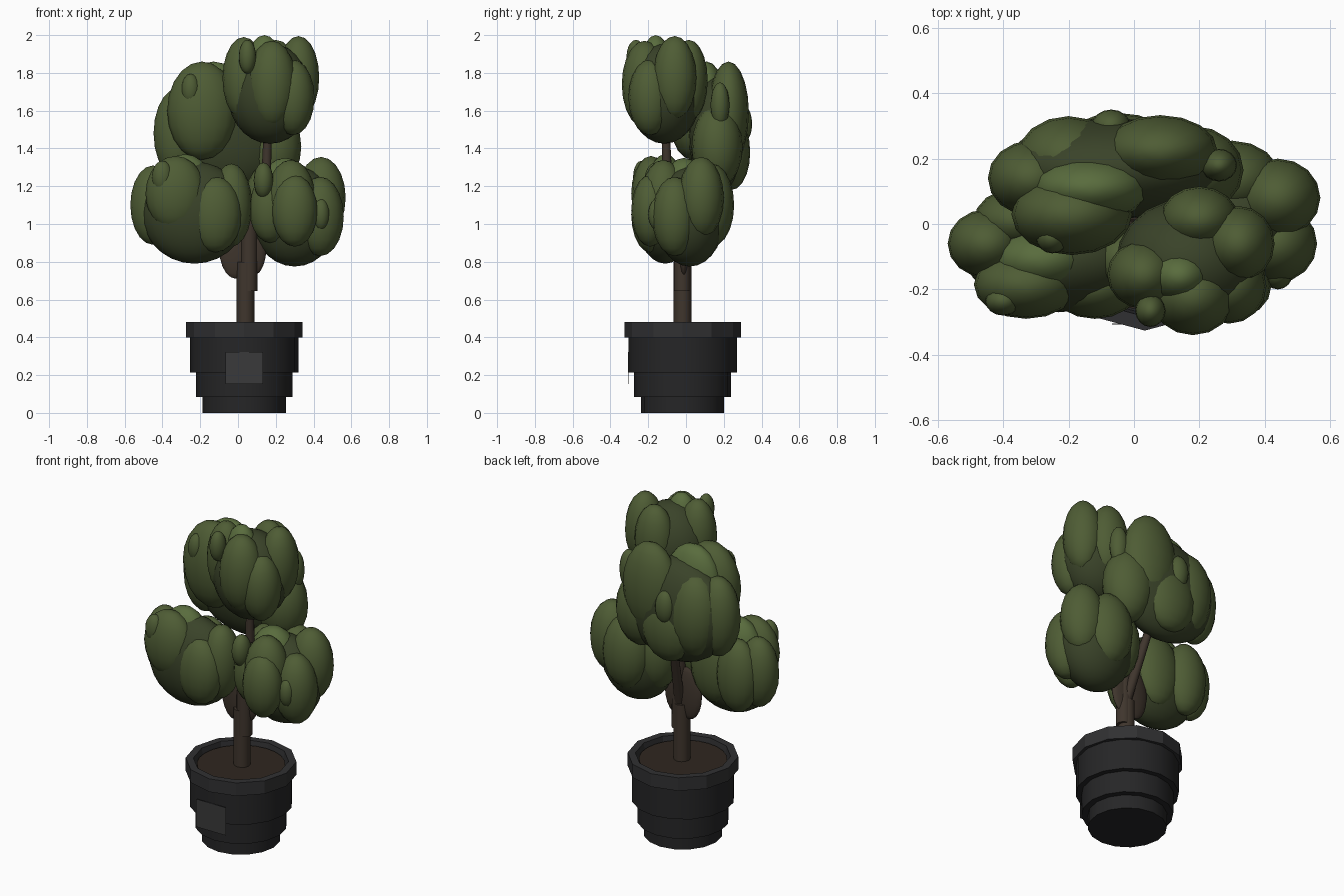
import bpy, bmesh, math
from mathutils import Vector, Matrix


def material(name, r, g, b):
    m = bpy.data.materials.new(name)
    m.diffuse_color = (r, g, b, 1)
    return m


LEAF_DARK = material("leaf_dark", 0.042, 0.056, 0.022)
LEAF = material("leaf", 0.077, 0.108, 0.035)
LEAF_LIGHT = material("leaf_light", 0.1, 0.15, 0.047)
BARK = material("bark", 0.05, 0.036, 0.026)
SOIL = material("soil", 0.028, 0.02, 0.014)
POT = material("pot_black", 0.019, 0.019, 0.02)
RIM = material("pot_rim", 0.03, 0.03, 0.032)
LABEL = material("label_grey", 0.042, 0.042, 0.043)
CX, CY = 0.033, -0.018     # pot axis


def finish(bm, name, mat, smooth=180):
    """Make an object; edges up to the given angle are shaded smooth."""
    me = bpy.data.meshes.new(name)
    bmesh.ops.recalc_face_normals(bm, faces=bm.faces)
    for f in bm.faces:
        f.smooth = smooth > 0
    for e in bm.edges:
        e.smooth = e.calc_face_angle(0) < math.radians(smooth)
    bm.to_mesh(me)
    bm.free()
    me.materials.append(mat)
    ob = bpy.data.objects.new(name, me)
    bpy.context.collection.objects.link(ob)
    return ob


def ellipsoid(name, c, r, mat, segs=16, rings=10):
    bm = bmesh.new()
    bmesh.ops.create_uvsphere(bm, u_segments=segs, v_segments=rings, radius=1)
    bmesh.ops.transform(bm, verts=bm.verts,
                        matrix=Matrix.Translation(c) @ Matrix.Diagonal((*r, 1)))
    return finish(bm, name, mat)


def lathe(name, profile, sides, mat, smooth=45):
    """Revolve a closed or axis-to-axis (radius, z) profile around the pot axis."""
    bm = bmesh.new()
    vs = [bm.verts.new((CX + r, CY, z)) for r, z in profile]
    es = [bm.edges.new(p) for p in zip(vs, vs[1:])]
    bmesh.ops.spin(bm, geom=vs + es, cent=(CX, CY, 0), axis=(0, 0, 1),
                   angle=math.tau, steps=sides, use_merge=True)
    bmesh.ops.remove_doubles(bm, verts=bm.verts, dist=1e-4)
    return finish(bm, name, mat, smooth)


def limb(name, a, b, r1, r2):
    a, b = Vector(a), Vector(b)
    d = b - a
    bm = bmesh.new()
    bmesh.ops.create_cone(bm, cap_ends=True, segments=12, radius1=r1, radius2=r2,
                          depth=d.length)
    rot = d.to_track_quat('Z', 'Y').to_matrix().to_4x4()
    bmesh.ops.transform(bm, verts=bm.verts,
                        matrix=Matrix.Translation((a + b) / 2) @ rot)
    return finish(bm, name, BARK, 45)


def clump(name, core, lobes):
    """Dark core ellipsoid with leaf lobes: (x, y, z, rx, ry, rz, light)."""
    ellipsoid(name + "_core", core[:3], core[3:], LEAF_DARK, 20, 14)
    for i, l in enumerate(lobes):
        ellipsoid(f"{name}_lobe_{i + 1}", l[:3], l[3:6],
                  LEAF_LIGHT if len(l) > 6 else LEAF)


# Stepped pot, hollow rim, soil and blank label
lathe("pot_body", [(0, 0), (0.22, 0), (0.22, 0.083), (0.256, 0.083), (0.256, 0.215),
                   (0.287, 0.215), (0.287, 0.41), (0, 0.41)], 16, POT)
lathe("pot_rim", [(0.255, 0.40), (0.308, 0.40), (0.308, 0.48), (0.265, 0.48),
                  (0.255, 0.40)], 12, RIM, 0)
lathe("soil", [(0, 0.40), (0.245, 0.40), (0.245, 0.455), (0, 0.455)], 24, SOIL)
bm = bmesh.new()
bmesh.ops.create_cube(bm, size=1)
bmesh.ops.transform(bm, verts=bm.verts, matrix=Matrix.Translation((0.033, -0.306, 0.238))
                    @ Matrix.Diagonal((0.2, 0.004, 0.17, 1)))
finish(bm, "label", LABEL, 0)

# Trunk and branches
limb("trunk_lower", (0.04, -0.018, 0.42), (0.04, -0.018, 0.8), 0.047, 0.047)
limb("trunk_upper", (0.058, -0.02, 0.645), (0.06, -0.02, 1.1), 0.044, 0.044)
ellipsoid("branch_fork_left", (-0.01, -0.012, 0.87), (0.09, 0.026, 0.16), BARK)
ellipsoid("branch_fork_right", (0.07, -0.012, 0.87), (0.08, 0.026, 0.15), BARK)
limb("branch_back", (0.05, -0.01, 0.8), (-0.02, 0.17, 1.35), 0.03, 0.02)
limb("branch_top", (0.06, -0.02, 1.0), (0.15, -0.1, 1.3), 0.035, 0.026)
limb("branch_tip", (0.15, -0.1, 1.27), (0.16, -0.11, 1.6), 0.026, 0.02)

# Leaf clumps
clump("crown_back", (-0.06, 0.17, 1.47, 0.345, 0.155, 0.31), [
    (-0.19, 0.03, 1.6, 0.185, 0.125, 0.26),
    (-0.315, 0.14, 1.48, 0.132, 0.115, 0.24),
    (0.08, 0.225, 1.59, 0.175, 0.108, 0.27),
    (-0.13, 0.11, 1.63, 0.18, 0.1, 0.23, 1),
    (-0.2, 0.2, 1.48, 0.16, 0.13, 0.25),
    (0.18, 0.165, 1.41, 0.155, 0.135, 0.22),
    (-0.05, 0.24, 1.38, 0.17, 0.1, 0.2),
    (-0.07, 0.3, 1.53, 0.06, 0.05, 0.1),
    (0.26, 0.18, 1.63, 0.055, 0.05, 0.12),
    (-0.25, -0.04, 1.71, 0.05, 0.05, 0.085)])
clump("crown_top", (0.17, -0.115, 1.69, 0.225, 0.195, 0.265), [
    (0.03, -0.155, 1.77, 0.112, 0.105, 0.22),
    (0.32, -0.06, 1.775, 0.11, 0.115, 0.22),
    (0.2, 0.015, 1.76, 0.12, 0.1, 0.215),
    (0.18, -0.22, 1.74, 0.13, 0.12, 0.23),
    (0.14, -0.16, 1.81, 0.1, 0.085, 0.19, 1),
    (0.29, -0.19, 1.67, 0.115, 0.115, 0.2),
    (0.05, -0.265, 1.885, 0.046, 0.05, 0.09)])
clump("crown_left", (-0.23, -0.11, 1.06, 0.28, 0.16, 0.27), [
    (-0.45, -0.06, 1.1, 0.12, 0.105, 0.21),
    (-0.33, -0.185, 1.16, 0.16, 0.105, 0.2),
    (-0.28, -0.11, 1.18, 0.15, 0.1, 0.19, 1),
    (-0.12, -0.19, 1.05, 0.14, 0.1, 0.2),
    (-0.035, -0.11, 1.1, 0.11, 0.115, 0.22),
    (-0.36, 0.01, 1.08, 0.13, 0.1, 0.22),
    (-0.18, -0.02, 1.08, 0.15, 0.09, 0.22),
    (-0.4, -0.235, 1.25, 0.055, 0.045, 0.085)])
clump("crown_right", (0.3, 0.02, 1.04, 0.23, 0.185, 0.265), [
    (0.44, 0.08, 1.14, 0.13, 0.12, 0.215),
    (0.435, -0.06, 1.04, 0.125, 0.12, 0.21),
    (0.28, -0.12, 1.13, 0.13, 0.12, 0.21),
    (0.3, 0.135, 1.1, 0.15, 0.12, 0.22),
    (0.25, -0.01, 1.17, 0.14, 0.12, 0.18, 1),
    (0.16, 0.04, 1.1, 0.13, 0.13, 0.22),
    (0.3, -0.19, 1.07, 0.12, 0.1, 0.19),
    (0.17, -0.1, 1.08, 0.11, 0.1, 0.18),
    (0.135, -0.16, 1.23, 0.052, 0.06, 0.095),
    (0.44, -0.15, 1.05, 0.046, 0.05, 0.085)])
